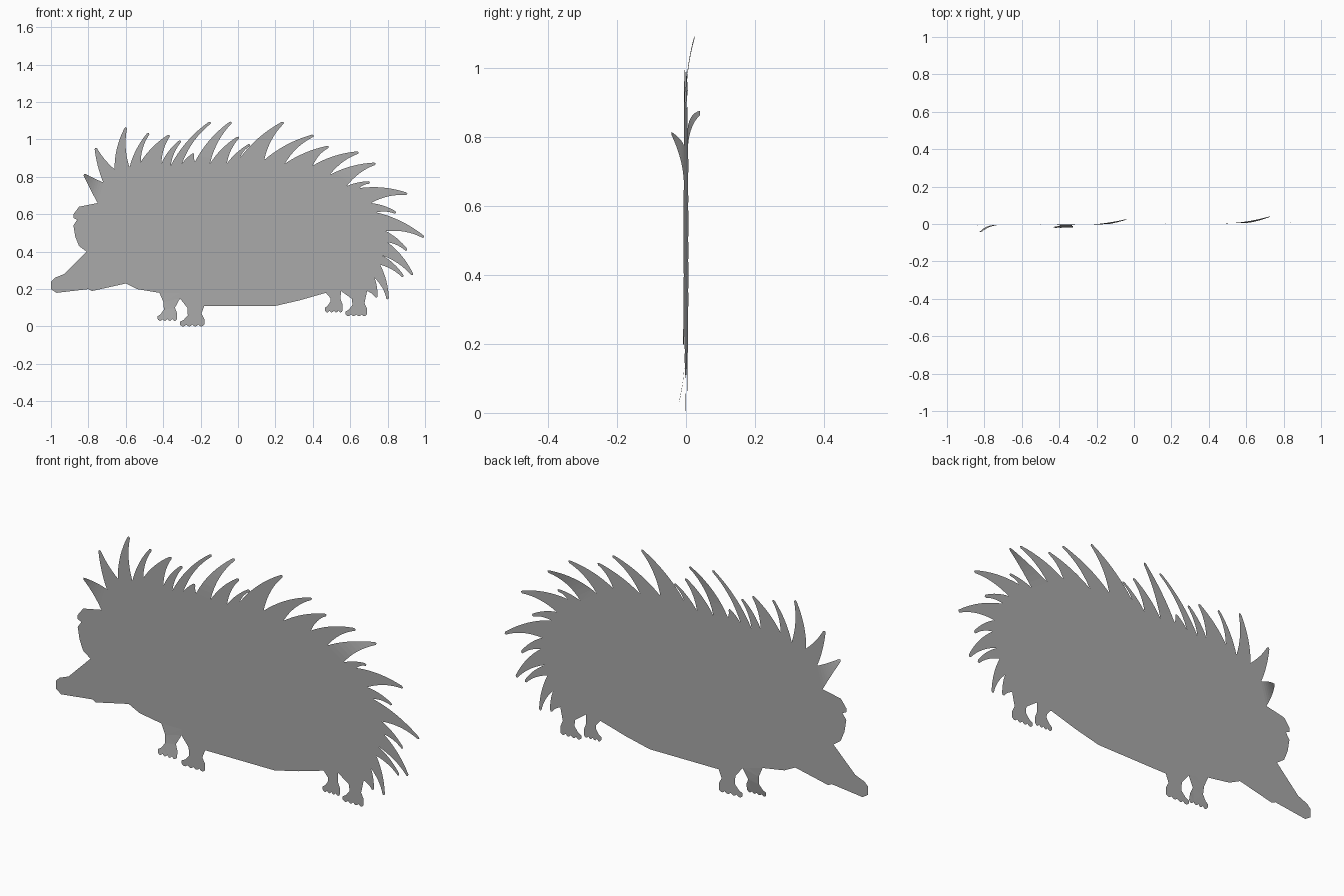
import bpy
import bmesh
import math
from mathutils import Vector

default = bpy.data.objects.get("Cube")
if default:
    bpy.data.objects.remove(default, do_unlink=True)

# One plain grey for the whole cut-out
grey = bpy.data.materials.new("plain_grey")
grey.use_nodes = True
tone = (0.4, 0.4, 0.4, 1.0)
grey.diffuse_color = tone
shader = next(n for n in grey.node_tree.nodes if n.type == 'BSDF_PRINCIPLED')
shader.inputs["Base Color"].default_value = tone
shader.inputs["Roughness"].default_value = 0.8


def points(pairs):
    """Profile points given in hundredths of a unit."""
    return [Vector(p) / 100 for p in pairs]


def place(point, bend=0.0):
    """Stand a flat profile point upright on the slightly turned sheet."""
    return Vector((point.x, 0.008 * point.x + bend, point.y))


def finish(name, bm):
    """Triangulate a sheet and turn it into an object."""
    bmesh.ops.triangulate(bm, faces=bm.faces[:])
    mesh = bpy.data.meshes.new(name)
    bm.to_mesh(mesh)
    bm.free()
    mesh.materials.append(grey)
    obj = bpy.data.objects.new(name, mesh)
    bpy.context.collection.objects.link(obj)
    return obj


def sheet(name, outline, bend=lambda p: 0.0):
    """Flat cut-out from a closed outline."""
    bm = bmesh.new()
    bm.faces.new([bm.verts.new(place(p, bend(p))) for p in reversed(outline)])
    bm.normal_update()
    return finish(name, bm)


def bezier(start, control, end, t):
    return start.lerp(control, t).lerp(control.lerp(end, t), t)


def spine(bm, left, right, tip, bow=0.13, curl=0.0, steps=8):
    """Tapered, bowed blade rising from two neighbouring valleys."""
    root = (left + right) / 2
    along = tip - root
    side = Vector((-along.y, along.x))
    blunt = side.normalized() * 0.007
    rows = []
    for i in range(steps + 1):
        t = i / steps
        row = []
        for base, end in ((left, tip + blunt), (right, tip - blunt)):
            control = (base + end) / 2 + side * bow
            p = bezier(base, control, end, t)
            row.append(bm.verts.new(place(p, curl * t * t)))
        rows.append(row)
    for (a, b), (c, d) in zip(rows, rows[1:]):
        bm.faces.new((a, b, d, c))
    bm.faces.new((*rows[-1], bm.verts.new(place(tip + along.normalized() * 0.006, curl))))


def leg(name, front, back, heel, ground, foot, curl=0.0):
    """Short leg with a forward foot and four scalloped toes."""
    top = max(front.y, back.y)
    outline = [
        front,
        Vector((heel - 0.70 * foot, (front.y + ground) / 2 + 0.02)),
        Vector((heel - 0.68 * foot, ground + 0.05)),
        Vector((heel - 0.85 * foot, ground + 0.025)),
        Vector((heel - foot, ground + 0.015)),
    ]
    toes, samples = 4, 5
    for toe in range(toes):
        for s in range(samples):
            u = s / samples
            x = heel - foot + foot * (toe + u) / toes
            outline.append(Vector((x, ground - 0.01 * math.sin(math.pi * u))))
    outline += [
        Vector((heel, ground)),
        Vector((heel, ground + 0.03)),
        Vector((heel - 0.12 * foot, ground + 0.06)),
        back,
    ]
    # Overlap into the belly so no gap shows
    outline += [back + Vector((0, 0.03)), front + Vector((0, 0.03))]
    sheet(name, outline, lambda p: curl * max(0, (top - p.y) / (top - ground)) ** 2)


# Valleys between the spines, from the brow over the back to the rump
valleys = points([
    (-75, 66), (-72, 77), (-66, 84), (-58, 85), (-52, 88), (-41, 87), (-36, 86),
    (-30, 87), (-23, 88), (-15, 87), (-6, 87), (1, 90), (14, 89), (25, 87),
    (40, 86), (49, 81), (58, 75), (65, 74), (71, 66), (74, 61), (79, 51),
    (80, 45), (77, 38), (76, 33), (73, 26), (69, 19)])

# Spine tips, one for each pair of valleys
tips = points([
    (-82, 81), (-76, 95), (-60, 106), (-48, 103), (-37, 102), (-31, 99),
    (-15, 109), (-24, 92), (-4, 109), (0, 101), (6, 97), (24, 109), (40, 102),
    (48, 96), (64, 93), (73, 87), (70, 77), (90, 71), (84, 61), (99, 48),
    (90, 41), (93, 28), (88, 27), (80, 15), (74, 16)])

# Belly, chin, snout and brow, from the rump back to the first spine
underside = points([
    (54, 19), (47, 18), (33, 14), (20, 11), (0, 11), (-18, 11), (-31, 15),
    (-42, 18), (-54, 20), (-60, 23), (-78, 19), (-80, 20), (-97, 18),
    (-100, 20), (-100, 24), (-98, 26), (-93, 28), (-81, 40), (-85, 43),
    (-87, 48), (-88, 54), (-86, 57), (-88, 58), (-88, 60), (-85, 64)])

# Body
sheet("body", valleys + underside)

# Spines, a few of which curl out of the sheet
curls = {0: -0.035, 8: 0.025, 15: 0.035}
bows = {0: 0.02, 1: 0.08}
quills = bmesh.new()
for i, tip in enumerate(tips):
    spine(quills, valleys[i], valleys[i + 1], tip, bows.get(i, 0.13), curls.get(i, 0.0))
finish("spines", quills)

# Legs
belly = {name: Vector(p) for name, p in {
    "fore": (-0.42, 0.18), "fore_gap": (-0.31, 0.15), "fore_end": (-0.18, 0.11),
    "hind": (0.47, 0.18), "hind_gap": (0.55, 0.19), "hind_end": (0.69, 0.19)}.items()}
leg("front_leg_far", belly["fore"], belly["fore_gap"], -0.325, 0.04, 0.105, -0.015)
leg("front_leg_near", belly["fore_gap"], belly["fore_end"], -0.18, 0.01, 0.13)
leg("back_leg_far", belly["hind"], belly["hind_gap"], 0.56, 0.085, 0.095)
leg("back_leg_near", belly["hind_gap"], belly["hind_end"], 0.69, 0.065, 0.115)
